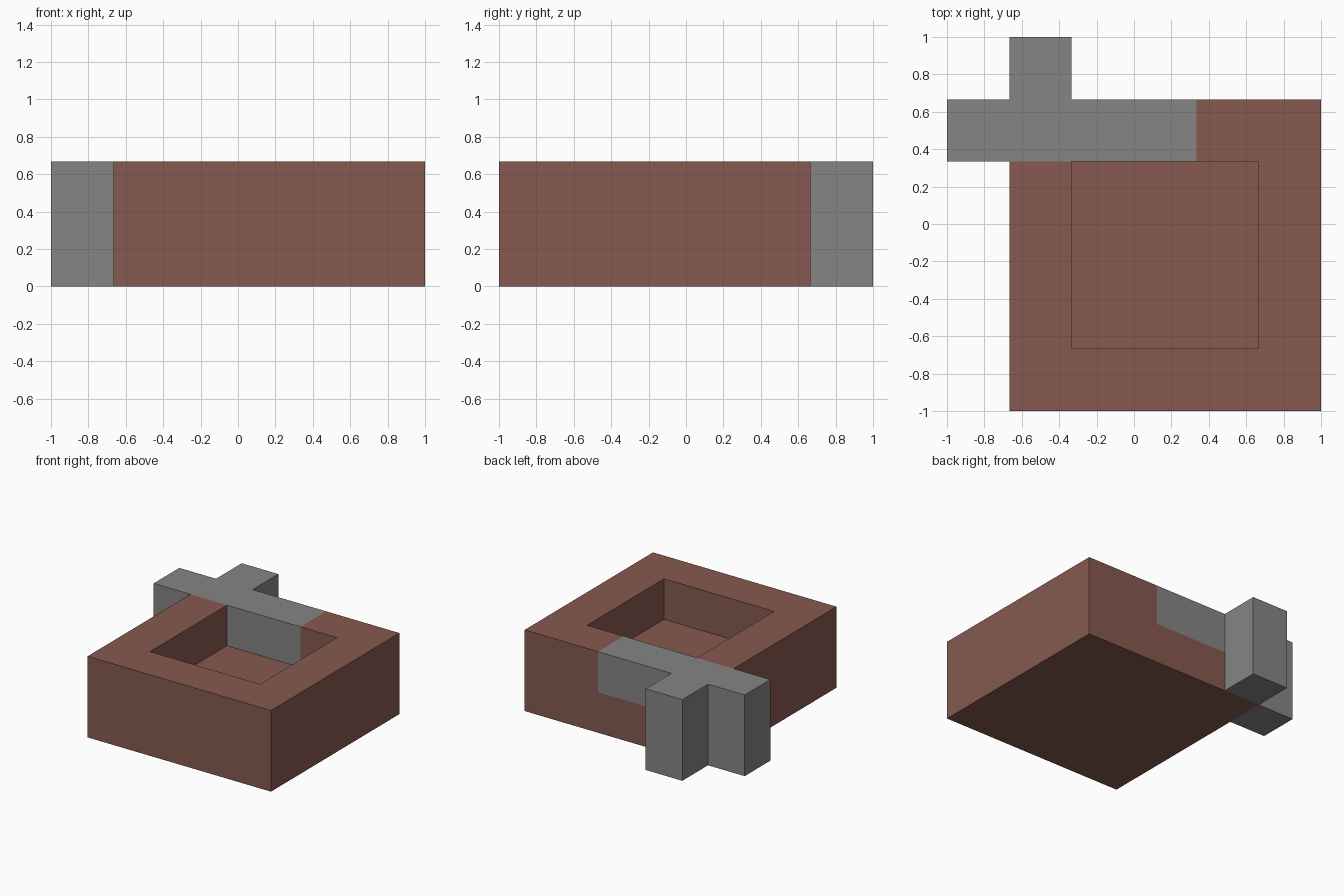
import bpy, bmesh

cube = bpy.data.objects.get("Cube")
if cube:
    bpy.data.objects.remove(cube, do_unlink=True)

U = 1 / 3  # the model sits on a grid of thirds


def material(name, color):
    mat = bpy.data.materials.new(name)
    mat.use_nodes = True
    mat.diffuse_color = (*color, 1)
    mat.node_tree.nodes["Principled BSDF"].inputs["Base Color"].default_value = (*color, 1)
    return mat


def prism(name, outline, z0, z1, mat=None):
    """Extrude an outline, given in grid units, from z0 to z1."""
    bm = bmesh.new()
    base = bm.faces.new([bm.verts.new((x * U, y * U, z0 * U)) for x, y in outline])
    top = bmesh.ops.extrude_face_region(bm, geom=[base])
    verts = [v for v in top["geom"] if isinstance(v, bmesh.types.BMVert)]
    bmesh.ops.translate(bm, verts=verts, vec=(0, 0, (z1 - z0) * U))
    bmesh.ops.recalc_face_normals(bm, faces=bm.faces)
    mesh = bpy.data.meshes.new(name)
    bm.to_mesh(mesh)
    bm.free()
    if mat:
        mesh.materials.append(mat)
    obj = bpy.data.objects.new(name, mesh)
    bpy.context.collection.objects.link(obj)
    return obj


def rect(x0, x1, y0, y1):
    return [(x0, y0), (x1, y0), (x1, y1), (x0, y1)]


def carve(obj, *cutters):
    """Subtract the cutters for good, then discard them."""
    for cutter in cutters:
        cutter.hide_render = True
        mod = obj.modifiers.new(cutter.name, "BOOLEAN")
        mod.operation = "DIFFERENCE"
        mod.solver = "EXACT"
        mod.object = cutter
        bpy.context.view_layer.objects.active = obj
        bpy.ops.object.modifier_apply(modifier=mod.name)
        bpy.data.objects.remove(cutter, do_unlink=True)


brown = material("brown", (0.24, 0.102, 0.08))
grey = material("grey", (0.235, 0.235, 0.235))

# Square basin with a cavity, notched at the back to receive the beam
basin = prism("basin", rect(-2, 3, -3, 2), 0, 2, brown)
carve(basin,
      prism("cavity", rect(-1, 2, -2, 1), 1, 3),
      prism("notch", rect(-3, 1, 1, 3), 1, 3))

# Beam lying in the notch, with two full-height posts outside the corner
cross = [(-3, 1), (1, 1), (1, 2), (-1, 2), (-1, 3), (-2, 3), (-2, 2), (-3, 2)]
beam = prism("beam_and_posts", cross, 0, 2, grey)
carve(beam, prism("undercut", rect(-2, 2, 0, 2), -1, 1))
